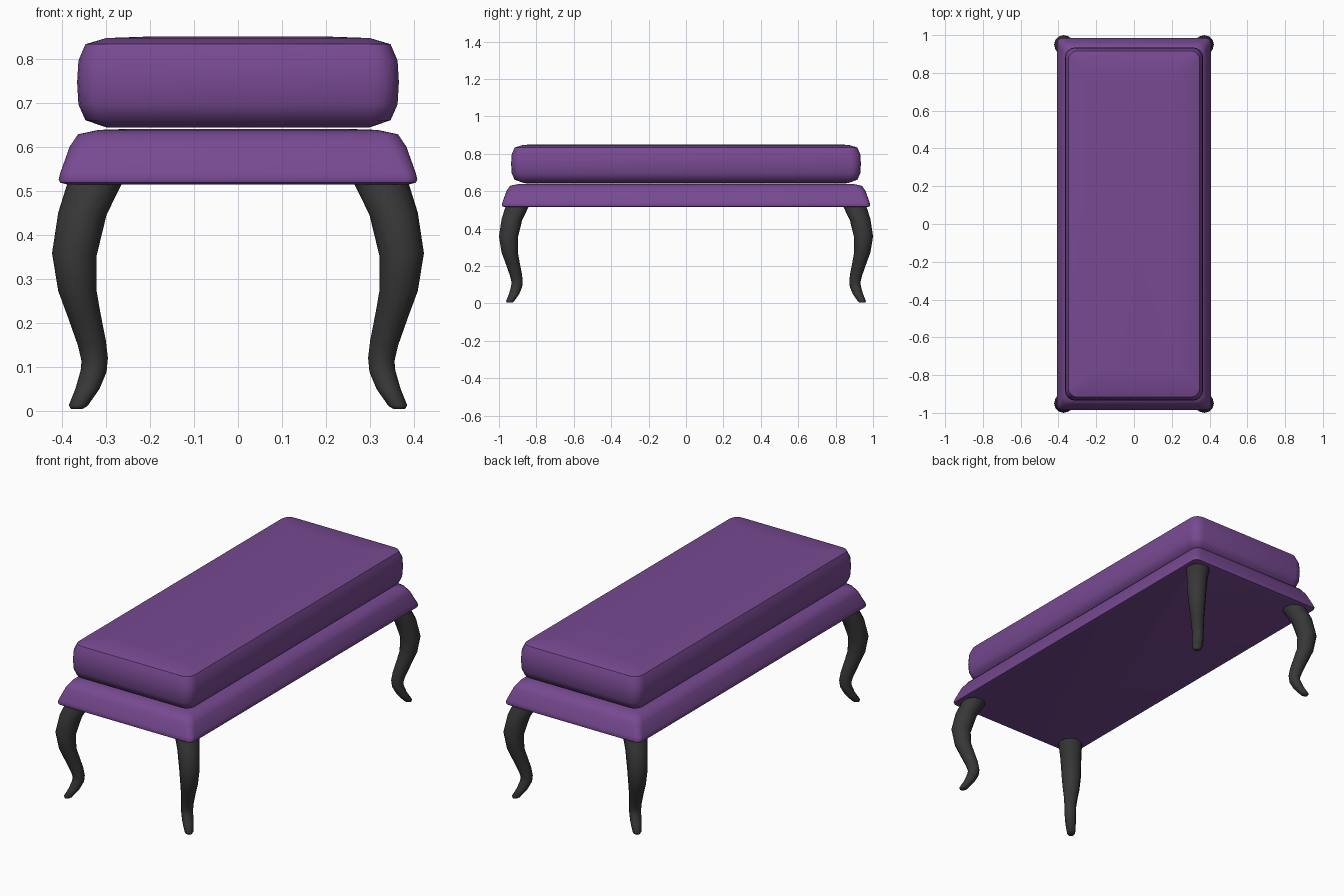
import bpy, bmesh, math

if "Cube" in bpy.data.objects:
    bpy.data.objects.remove(bpy.data.objects["Cube"])


def material(name, rgb):
    m = bpy.data.materials.new(name)
    m.diffuse_color = (*rgb, 1)
    m.use_nodes = True
    m.node_tree.nodes["Principled BSDF"].inputs["Base Color"].default_value = m.diffuse_color
    return m


purple = material("purple fabric", (0.185, 0.067, 0.285))
dark = material("dark wood", (0.038, 0.038, 0.038))


def loft(name, rings, mat, angle=50):
    """Skin a stack of equal-length rings and cap both ends."""
    bm = bmesh.new()
    loops = [[bm.verts.new(p) for p in r] for r in rings]
    n = len(loops[0])
    for a, b in zip(loops, loops[1:]):
        for i in range(n):
            j = (i + 1) % n
            bm.faces.new((a[i], a[j], b[j], b[i]))
    bm.faces.new(loops[0][::-1])
    bm.faces.new(loops[-1])
    bmesh.ops.recalc_face_normals(bm, faces=bm.faces)
    me = bpy.data.meshes.new(name)
    bm.to_mesh(me)
    bm.free()
    me.materials.append(mat)
    ob = bpy.data.objects.new(name, me)
    bpy.context.collection.objects.link(ob)
    bpy.ops.object.select_all(action='DESELECT')
    ob.select_set(True)
    bpy.context.view_layer.objects.active = ob
    bpy.ops.object.shade_smooth_by_angle(angle=math.radians(angle))
    return ob


def rounded_rect(hx, hy, r, z, seg=4):
    pts = []
    for k, (sx, sy) in enumerate([(1, 1), (-1, 1), (-1, -1), (1, -1)]):
        for i in range(seg + 1):
            a = (k + i / seg) * math.pi / 2
            pts.append((sx * (hx - r) + r * math.cos(a),
                        sy * (hy - r) + r * math.sin(a), z))
    return pts


def pad(name, hx, hy, profile):
    """profile: (inset, z, corner radius) from bottom to top."""
    return loft(name, [rounded_rect(hx - d, hy - d, r, z) for d, z, r in profile], purple)


# Upper cushion
pad("cushion", 0.366, 0.935, [
    (0.150, 0.644, 0.03), (0.066, 0.645, 0.03), (0.019, 0.661, 0.045), (0.003, 0.697, 0.055),
    (0.0, 0.748, 0.055), (0.003, 0.797, 0.055), (0.019, 0.834, 0.045), (0.066, 0.848, 0.03),
    (0.150, 0.851, 0.03)])

# Upholstered seat base with sloping sides
pad("seat_base", 0.408, 0.985, [
    (0.020, 0.515, 0.02), (0.003, 0.519, 0.025), (0.0, 0.527, 0.027), (0.004, 0.542, 0.03),
    (0.025, 0.601, 0.04), (0.044, 0.629, 0.04), (0.090, 0.639, 0.03), (0.150, 0.641, 0.03)])

# Cabriole leg: (inner x, inner z, outer x, outer z) of each section
sections = [(0.352, 0.005, 0.380, 0.004), (0.342, 0.011, 0.385, 0.013),
            (0.315, 0.050, 0.370, 0.050), (0.299, 0.088, 0.358, 0.092),
            (0.296, 0.122, 0.356, 0.112), (0.301, 0.165, 0.364, 0.145),
            (0.313, 0.225, 0.386, 0.208), (0.322, 0.275, 0.409, 0.272),
            (0.322, 0.350, 0.423, 0.360), (0.299, 0.445, 0.409, 0.452),
            (0.265, 0.515, 0.389, 0.515), (0.262, 0.530, 0.384, 0.530)]
rings = []
for xi, zi, xo, zo in sections:
    c, r = (xi + xo) / 2, (xo - xi) / 2
    ring = []
    for i in range(12):
        u, v = math.cos(i * math.pi / 6), math.sin(i * math.pi / 6)
        ring.append((c + r * u, c + 0.577 + r * v, (zi + zo) / 2 + (zo - zi) / 2 * (u + v) / 1.414))
    rings.append(ring)
legs = loft("legs", rings, dark, 70)

# Mirror to all four corners
mir = legs.modifiers.new("four corners", 'MIRROR')
mir.use_axis = (True, True, False)
mir.use_mirror_merge = False
